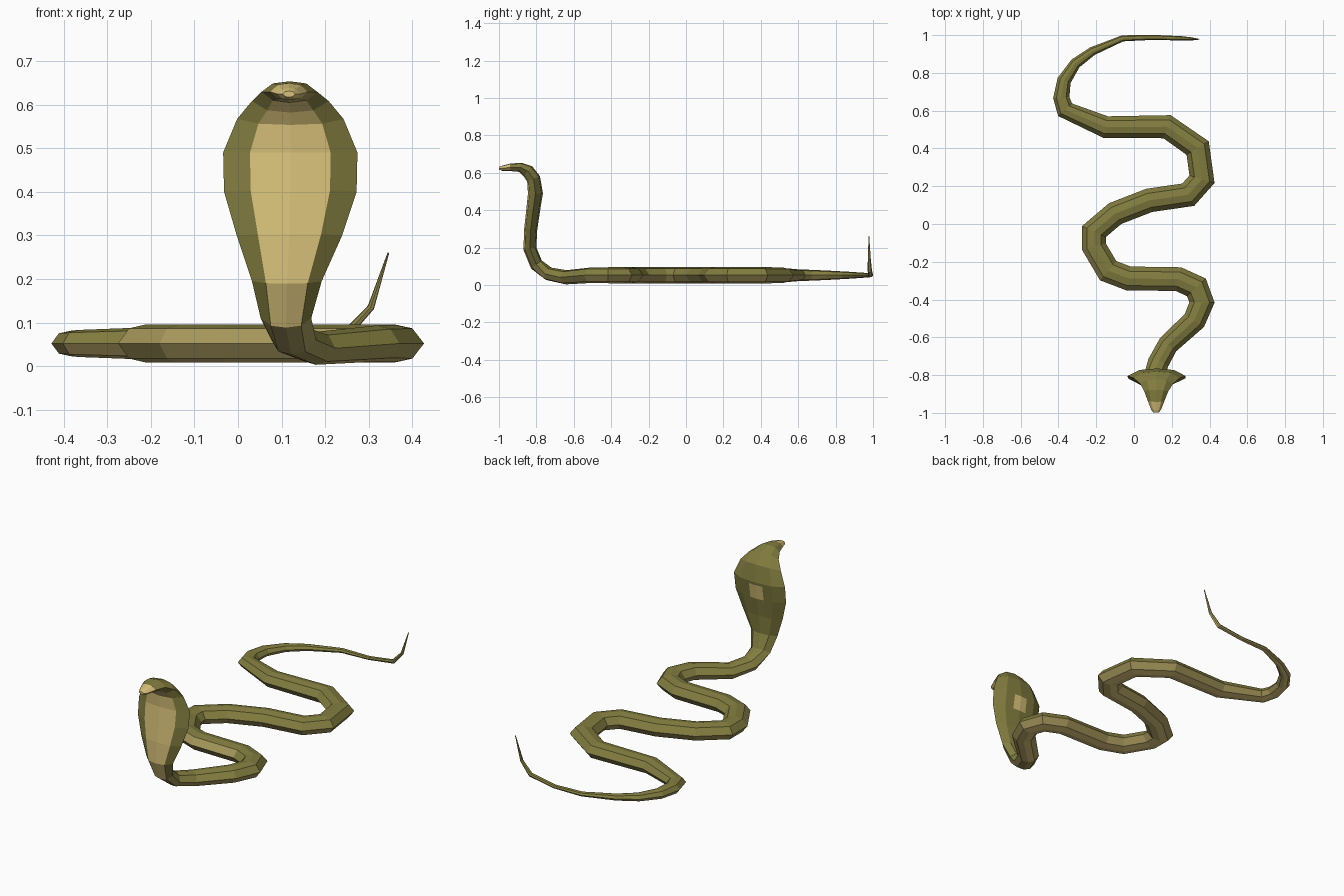
import bpy, bmesh
from mathutils import Vector

if "Cube" in bpy.data.objects:
    bpy.data.objects.remove(bpy.data.objects["Cube"])


def material(name, rgb):
    m = bpy.data.materials.new(name)
    m.diffuse_color = (*rgb, 1)
    m.use_nodes = True
    m.node_tree.nodes["Principled BSDF"].inputs["Base Color"].default_value = m.diffuse_color
    return m


GREEN, TAN, BROWN = 0, 1, 2
mats = [material("olive green", (0.225, 0.205, 0.05)),
        material("belly tan", (0.68, 0.53, 0.19)),
        material("flank brown", (0.38, 0.31, 0.105))]

# Tail and coils: x, y, half width (centre line close to the ground)
coils = [(0.10, 0.988, .013), (-0.06, 0.983, .016), (-0.22, 0.915, .023),
         (-0.31, 0.85, .029), (-0.37, 0.76, .036), (-0.385, 0.67, .042),
         (-0.365, 0.605, .045), (-0.15, 0.513, .057), (0.175, 0.515, .061),
         (0.337, 0.402, .063), (0.36, 0.237, .063), (0.287, 0.155, .063),
         (0.08, 0.125, .063), (-0.10, 0.055, .063), (-0.212, -0.04, .063),
         (-0.212, -0.12, .063), (-0.137, -0.247, .063), (-0.03, -0.288, .063),
         (0.235, -0.292, .063), (0.33, -0.335, .063), (0.36, -0.415, .062),
         (0.32, -0.51, .06)]

# Raised neck, hood and head: x, y, z, half width, half thickness
hood = [(0.18, -0.64, .041, .054, .038), (0.128, -0.735, .06, .054, .036),
        (0.11, -0.80, .11, .058, .036), (0.112, -0.835, .195, .080, .035),
        (0.118, -0.83, .30, .121, .035), (0.12, -0.817, .40, .152, .037),
        (0.12, -0.805, .49, .154, .040), (0.12, -0.815, .567, .122, .037),
        (0.12, -0.845, .608, .088, .035), (0.118, -0.885, .629, .064, .025),
        (0.117, -0.94, .629, .043, .020), (0.117, -0.983, .624, .026, .014),
        (0.117, -0.999, .624, .014, .007)]

rings = [(0.345, 0.978, .26, .002, .002), (0.305, 0.98, .135, .008, .008),
         (0.25, 0.983, .075, .011, .011)]
rings += [(x, y, .052, w, w * 0.69) for x, y, w in coils] + hood

# Eight-sided cross-section; vertices 4..8 are the underside
profile = [(1, 0), (.6, .8), (0, 1), (-.6, .8), (-1, 0), (-.6, -.8), (0, -1), (.6, -.8)]

bm = bmesh.new()
pts = [Vector(r[:3]) for r in rings]
loops = []
for i, (x, y, z, w, h) in enumerate(rings):
    t_in = (pts[i] - pts[max(i - 1, 0)]).normalized() if i else (pts[1] - pts[0]).normalized()
    t_out = (pts[i + 1] - pts[i]).normalized() if i < len(pts) - 1 else t_in
    t = (t_in + t_out).normalized()
    if y < -0.78:                       # hood and head face straight forward
        side = Vector((-1, 0, 0))
    else:
        side = t.cross(Vector((0, 0, 1))).normalized()
        w /= max(t.dot(t_out), 0.8)     # keep width through the bends
    up = side.cross(t)
    loops.append([bm.verts.new(pts[i] + side * a * w + up * b * h) for a, b in profile])

hood_back = []
for a, b in zip(loops, loops[1:]):
    mid = (a[0].co + a[4].co + b[0].co + b[4].co) / 4
    x, y, z = mid
    for k in range(8):
        n = (k + 1) % 8
        f = bm.faces.new((a[k], a[n], b[n], b[k]))
        if k in (5, 6):                 # belly, browner at the bend of the neck
            f.material_index = BROWN if y < -0.6 and z < 0.1 else TAN
        elif y < -0.94:                 # snout
            f.material_index = TAN
        elif k in (4, 7):               # lower flanks
            f.material_index = GREEN if -0.87 < y < -0.78 else BROWN
        elif k == 0 and -0.4 < y < -0.1 and x < 0.25:   # pale flank of the front coil
            f.material_index = BROWN
        if k in (1, 2) and 0.32 < z < 0.47 and y < -0.7:
            hood_back.append(f)
for loop in (loops[0], loops[-1]):
    cap = bm.faces.new(loop)
    cap.material_index = TAN if loop is loops[-1] else GREEN

bmesh.ops.recalc_face_normals(bm, faces=bm.faces)

# Pale mark cut into the back of the hood
for co, no in (((.08, 0, 0), (1, 0, 0)), ((.16, 0, 0), (1, 0, 0)),
               ((0, 0, .395), (0, 0, 1)), ((0, 0, .475), (0, 0, 1))):
    geom = hood_back + list({e for f in hood_back for e in f.edges}
                            | {v for f in hood_back for v in f.verts})
    cut = bmesh.ops.bisect_plane(bm, geom=geom, plane_co=co, plane_no=no)
    hood_back = [g for g in cut["geom"] if isinstance(g, bmesh.types.BMFace)]
for f in hood_back:
    c = f.calc_center_median()
    if .08 < c.x < .16 and .395 < c.z < .475:
        f.material_index = TAN

mesh = bpy.data.meshes.new("snake_body")
bm.to_mesh(mesh)
bm.free()
for m in mats:
    mesh.materials.append(m)
bpy.context.collection.objects.link(bpy.data.objects.new("snake_body", mesh))
